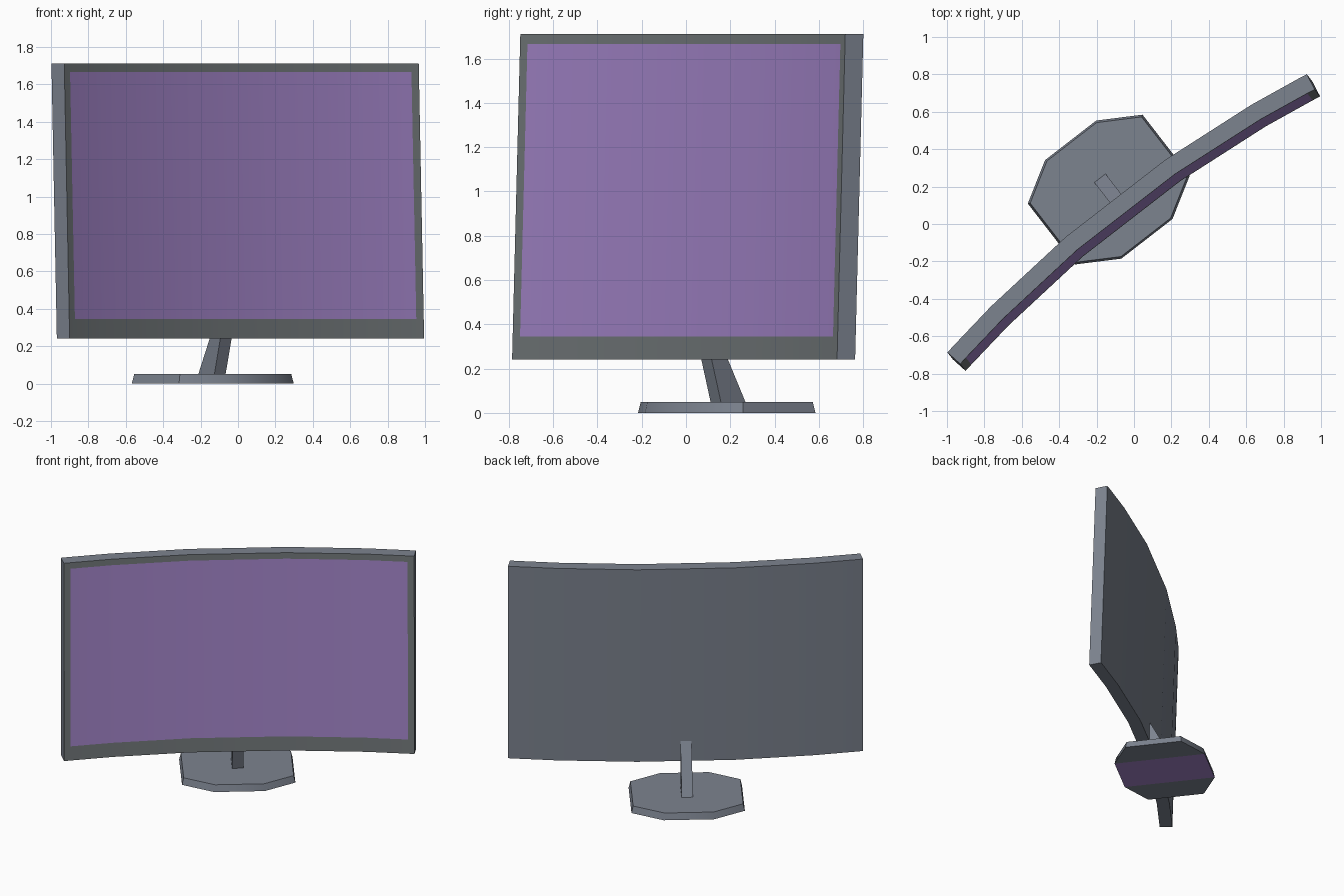
import bpy, bmesh
from math import radians, sin, cos
from mathutils import Vector

cube = bpy.data.objects.get("Cube")
if cube:
    bpy.data.objects.remove(cube, do_unlink=True)


def material(name, colour):
    mat = bpy.data.materials.new(name)
    mat.use_nodes = True
    mat.diffuse_color = (*colour, 1)
    mat.node_tree.nodes["Principled BSDF"].inputs["Base Color"].default_value = (*colour, 1)
    return mat


grey = material("blue_grey_casing", (0.202, 0.227, 0.275))
bezel_grey = material("dark_grey_bezel", (0.165, 0.184, 0.191))
purple = material("purple_screen", (0.362, 0.231, 0.578))

# The whole monitor is turned about the middle of its base
CENTRE = Vector((-0.135, 0.184, 0))
TURN = radians(37.75)


def finish(name, bm, materials):
    bmesh.ops.recalc_face_normals(bm, faces=bm.faces)
    mesh = bpy.data.meshes.new(name)
    bm.to_mesh(mesh)
    bm.free()
    obj = bpy.data.objects.new(name, mesh)
    bpy.context.collection.objects.link(obj)
    obj.location = CENTRE
    obj.rotation_euler.z = TURN
    for mat in materials:
        mesh.materials.append(mat)
    bpy.ops.object.select_all(action="DESELECT")
    obj.select_set(True)
    bpy.context.view_layer.objects.active = obj
    bpy.ops.object.shade_smooth_by_angle(angle=radians(35))
    return obj


def loft(bm, lower, upper):
    """Join two rings of points with side walls and return both vertex rings."""
    a = [bm.verts.new(p) for p in lower]
    b = [bm.verts.new(p) for p in upper]
    for i in range(len(a)):
        j = (i + 1) % len(a)
        bm.faces.new((a[i], a[j], b[j], b[i]))
    return a, b


# Base: a stretched octagon with a slight taper and a purple strip underneath
bm = bmesh.new()
quarter = [(0.388, 0.206), (0.173, 0.333)]
half = quarter + [(-x, y) for x, y in reversed(quarter)]
outline = half + [(-x, -y) for x, y in half]
bottom, top = loft(bm, [(x, y, 0) for x, y in outline],
                   [(x * 0.97, y * 0.97, 0.05) for x, y in outline])
bm.faces.new(top)
bm.faces.new((bottom[0], bottom[1], bottom[6], bottom[7]))
bm.faces.new((bottom[2], bottom[3], bottom[4], bottom[5]))
strip = bm.faces.new((bottom[1], bottom[2], bottom[5], bottom[6]))
strip.material_index = 1
finish("base", bm, [grey, purple])

# Stem: a tapered post leaning forward into the back of the panel
bm = bmesh.new()


def stem_ring(front, back, z):
    w = 0.038
    return [(-w, front, z), (w, front, z), (w, back, z), (-w, back, z)]


for ring in loft(bm, stem_ring(-0.063, 0.077, 0.05), stem_ring(-0.165, -0.116, 0.42)):
    bm.faces.new(ring)
finish("stem", bm, [grey])

# Panel: a curved slab, tilted back, with the screen set in its front face
RADIUS, DEPTH = 6.7, 0.092
LOW, HIGH = 0.24, 1.71
columns = [-1.205, -1.16, -0.87, -0.33, 0.33, 0.87, 1.16, 1.205]
rows = [LOW, 0.345, 1.665, HIGH]


def panel_point(u, z, depth):
    r = RADIUS + depth
    a = u / RADIUS
    lean = 0.032 * (z - LOW)
    return (r * sin(a), r * cos(a) - RADIUS - 0.19 + lean, z)


bm = bmesh.new()
front, back = [[[bm.verts.new(panel_point(u, z, d)) for z in rows] for u in columns]
               for d in (0, DEPTH)]
last_c, last_r = len(columns) - 1, len(rows) - 1
for c in range(last_c):
    for r in range(last_r):
        for grid in (front, back):
            face = bm.faces.new((grid[c][r], grid[c + 1][r],
                                 grid[c + 1][r + 1], grid[c][r + 1]))
            if grid is front:
                inside = 0 < c < last_c - 1 and 0 < r < last_r - 1
                face.material_index = 2 if inside else 1
    for r in (0, last_r):
        bm.faces.new((front[c][r], front[c + 1][r], back[c + 1][r], back[c][r]))
for r in range(last_r):
    for c in (0, last_c):
        bm.faces.new((front[c][r], front[c][r + 1], back[c][r + 1], back[c][r]))
finish("curved_panel", bm, [grey, bezel_grey, purple])
